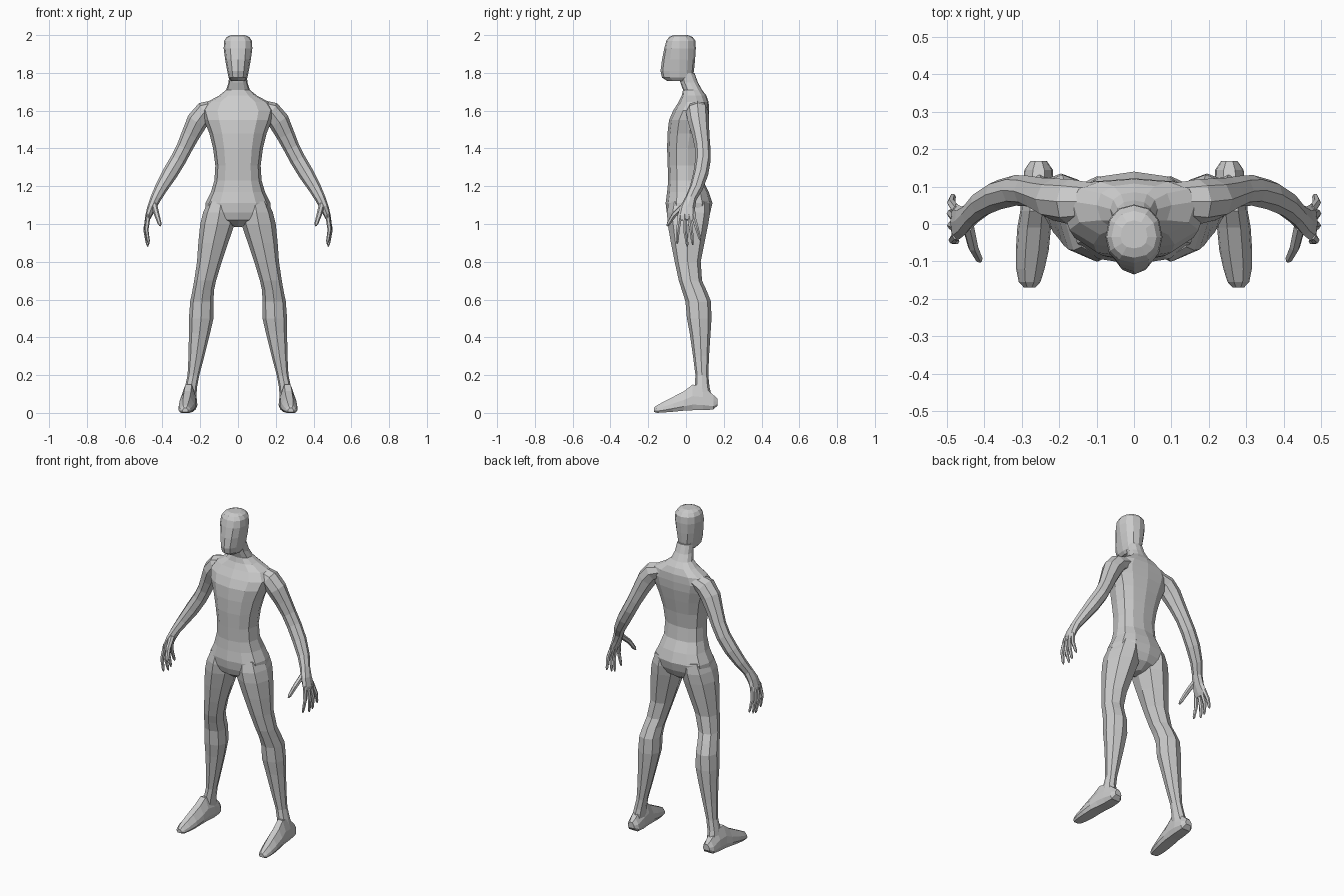
import bpy, bmesh, math
from mathutils import Vector

grey = bpy.data.materials.new("body_grey")
grey.diffuse_color = (0.6, 0.6, 0.6, 1)


def spow(v, p):
    return math.copysign(abs(v) ** p, v)


def loft(name, rings, mirror=False):
    """Skin a list of equal-sized point rings and cap both ends."""
    bm = bmesh.new()
    loops = [[bm.verts.new(p) for p in ring] for ring in rings]
    n = len(loops[0])
    for a, b in zip(loops, loops[1:]):
        for i in range(n):
            j = (i + 1) % n
            bm.faces.new((a[i], a[j], b[j], b[i]))
    bm.faces.new(loops[0])
    bm.faces.new(loops[-1])
    bmesh.ops.recalc_face_normals(bm, faces=bm.faces)
    me = bpy.data.meshes.new(name)
    bm.to_mesh(me)
    bm.free()
    me.materials.append(grey)
    ob = bpy.data.objects.new(name, me)
    bpy.context.collection.objects.link(ob)
    if mirror:
        ob.modifiers.new("mirror", 'MIRROR').use_mirror_merge = False
    return ob


def flat_ring(z, x0, x1, yf, yb, yc=None, n=8, p=0.9):
    """Horizontal section, widest at depth yc."""
    yc = (yf + yb) / 2 if yc is None else yc
    pts = []
    for i in range(n):
        a = 2 * math.pi * i / n
        c, s = spow(math.cos(a), p), spow(math.sin(a), p)
        y = yc + s * ((yb - yc) if s > 0 else (yc - yf))
        pts.append(((x0 + x1) / 2 + c * (x1 - x0) / 2, y, z))
    return pts


def tube_rings(path, n=8):
    """Sections square to a path of (x, y, z, side radius, depth radius)."""
    cs = [Vector(p[:3]) for p in path]
    rings = []
    for i, p in enumerate(path):
        t = (cs[min(i + 1, len(cs) - 1)] - cs[max(i - 1, 0)]).normalized()
        u = Vector((0, 1, 0)).cross(t).normalized()
        v = t.cross(u)
        angles = [2 * math.pi * k / n for k in range(n)]
        rings.append([cs[i] + u * p[3] * math.cos(a) + v * p[4] * math.sin(a) for a in angles])
    return rings


# Torso and neck: height, half width, front, back, depth of widest point
torso = [
    (0.985, 0.02, -0.04, 0.06, 0.01),
    (1.02, 0.10, -0.09, 0.11, 0.01),
    (1.06, 0.175, -0.102, 0.128, 0.02),
    (1.11, 0.172, -0.108, 0.14, 0.02),
    (1.17, 0.143, -0.10, 0.12, 0.02),
    (1.23, 0.125, -0.094, 0.09, 0.01),
    (1.31, 0.12, -0.097, 0.08, 0.01),
    (1.40, 0.132, -0.10, 0.092, 0.01),
    (1.48, 0.152, -0.098, 0.108, 0.02),
    (1.55, 0.18, -0.09, 0.12, 0.03),
    (1.60, 0.195, -0.068, 0.122, 0.05),
    (1.645, 0.165, -0.04, 0.12, 0.06),
    (1.68, 0.10, -0.022, 0.108, 0.05),
    (1.71, 0.063, -0.016, 0.085, 0.04),
    (1.75, 0.05, -0.03, 0.063, 0.02),
    (1.80, 0.046, -0.04, 0.045, 0.0),
]
loft("torso", [flat_ring(z, -w, w, f, b, c, 12, 0.85) for z, w, f, b, c in torso])

# Head with a forward jaw and flattened crown
head = [
    (1.758, 0.036, -0.10, 0.02),
    (1.775, 0.05, -0.127, 0.035),
    (1.81, 0.057, -0.135, 0.042),
    (1.87, 0.068, -0.127, 0.048),
    (1.93, 0.076, -0.115, 0.052),
    (1.97, 0.073, -0.104, 0.05),
    (1.99, 0.06, -0.09, 0.035),
    (2.0, 0.036, -0.065, 0.01),
]
loft("head", [flat_ring(z, -w, w, f, b, -0.035, 12, 0.9) for z, w, f, b in head])

# Legs: height, inner edge, outer edge, front, back
leg = [
    (1.12, 0.02, 0.158, -0.09, 0.125),
    (1.06, 0.012, 0.185, -0.101, 0.128),
    (1.00, 0.018, 0.20, -0.097, 0.118),
    (0.90, 0.052, 0.21, -0.08, 0.098),
    (0.80, 0.086, 0.217, -0.06, 0.078),
    (0.70, 0.116, 0.232, -0.038, 0.085),
    (0.65, 0.127, 0.241, -0.022, 0.108),
    (0.59, 0.13, 0.253, -0.003, 0.132),
    (0.50, 0.13, 0.26, 0.005, 0.135),
    (0.42, 0.148, 0.26, 0.02, 0.13),
    (0.30, 0.178, 0.262, 0.037, 0.122),
    (0.20, 0.205, 0.267, 0.05, 0.118),
    (0.14, 0.216, 0.28, 0.046, 0.124),
    (0.07, 0.222, 0.293, 0.04, 0.14),
]
loft("leg", [flat_ring(*r) for r in leg], True)

# Feet: depth, centre x, half width, sole height, top height
foot = [
    (0.168, 0.255, 0.022, 0.04, 0.075),
    (0.145, 0.255, 0.038, 0.018, 0.095),
    (0.09, 0.257, 0.042, 0.014, 0.14),
    (0.035, 0.262, 0.042, 0.014, 0.15),
    (-0.01, 0.267, 0.045, 0.012, 0.115),
    (-0.07, 0.272, 0.044, 0.006, 0.084),
    (-0.12, 0.277, 0.038, 0.002, 0.058),
    (-0.155, 0.279, 0.029, 0.0, 0.04),
    (-0.17, 0.279, 0.015, 0.005, 0.026),
]


def foot_ring(y, x, w, z0, z1):
    outline = [(-0.75, 0), (0.75, 0), (1, 0.22), (0.9, 0.55), (0.4, 1), (-0.4, 1), (-0.9, 0.55), (-1, 0.22)]
    return [(x + w * a, y, z0 + (z1 - z0) * b) for a, b in outline]


loft("foot", [foot_ring(*r) for r in foot], True)

# Arms running from inside the shoulder to the knuckles
arm = [
    (0.11, 0.06, 1.62, 0.04, 0.05),
    (0.175, 0.06, 1.595, 0.055, 0.06),
    (0.215, 0.066, 1.545, 0.057, 0.056),
    (0.25, 0.078, 1.475, 0.049, 0.046),
    (0.283, 0.088, 1.405, 0.043, 0.041),
    (0.317, 0.09, 1.34, 0.042, 0.041),
    (0.362, 0.078, 1.265, 0.041, 0.04),
    (0.407, 0.054, 1.19, 0.034, 0.035),
    (0.436, 0.026, 1.135, 0.028, 0.03),
    (0.458, 0.008, 1.085, 0.023, 0.04),
    (0.475, 0.004, 1.04, 0.017, 0.05),
    (0.48, 0.004, 1.02, 0.011, 0.046),
]
loft("arm", tube_rings(arm), True)

# Fingers and thumb: base, knuckle, tip
fingers = {
    "index_finger": ((0.474, -0.03, 1.05), (0.485, -0.043, 0.97), (0.472, -0.047, 0.895)),
    "middle_finger": ((0.477, -0.008, 1.05), (0.489, -0.004, 0.96), (0.477, 0.008, 0.88)),
    "ring_finger": ((0.477, 0.016, 1.05), (0.490, 0.028, 0.965), (0.479, 0.036, 0.89)),
    "little_finger": ((0.474, 0.036, 1.05), (0.489, 0.057, 0.98), (0.483, 0.077, 0.912)),
    "thumb": ((0.443, -0.008, 1.10), (0.430, -0.062, 1.05), (0.411, -0.10, 0.99)),
}
for name, (base, mid, tip) in fingers.items():
    r = 0.014 if name == "thumb" else 0.011
    near_tip = Vector(mid).lerp(Vector(tip), 0.8)
    path = [(*base, r * 1.15, r * 1.15), (*mid, r, r), (*near_tip, r * 0.75, r * 0.75), (*tip, r * 0.3, r * 0.3)]
    loft(name, tube_rings(path, 6), True)
